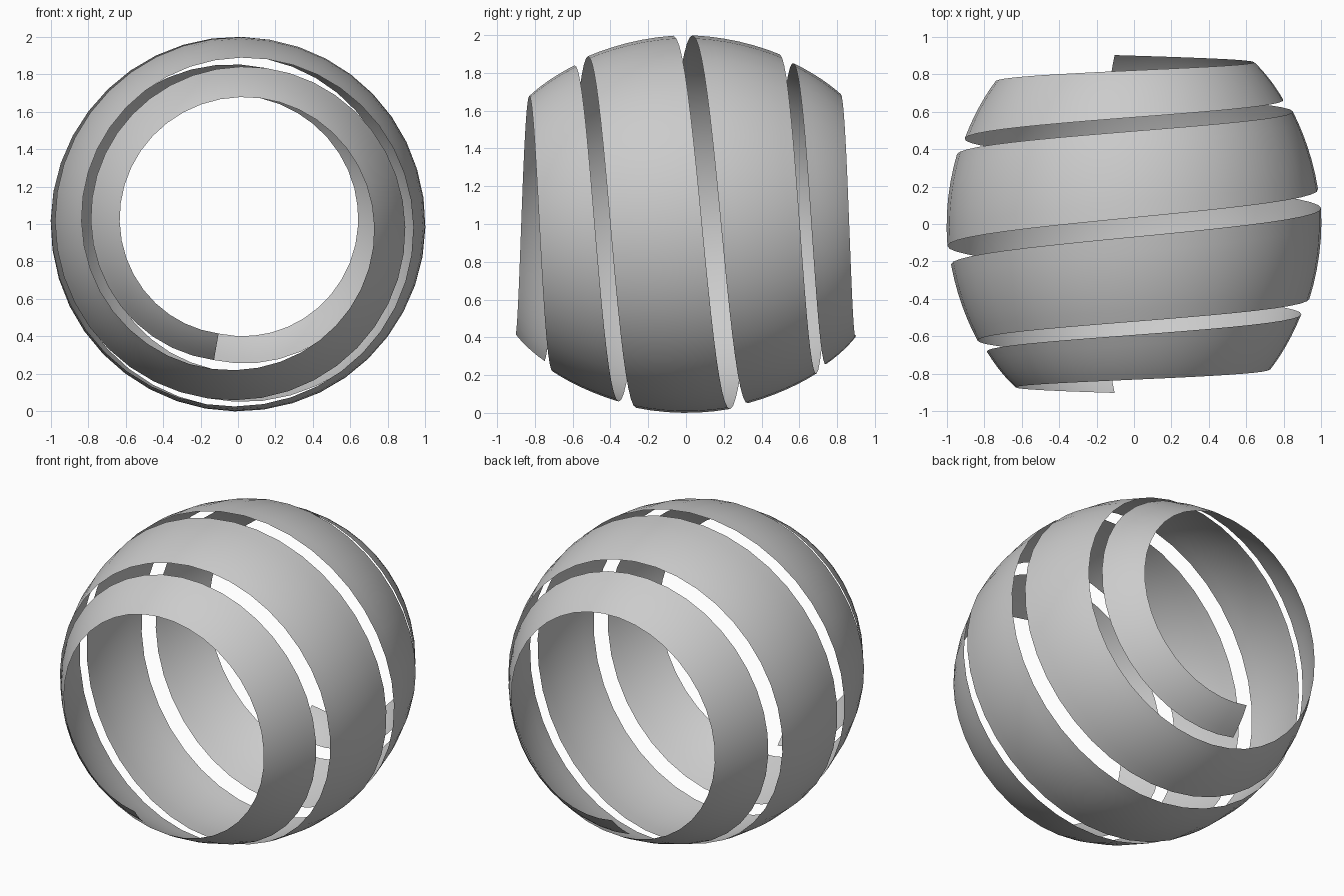
import bpy, bmesh, math

if "Cube" in bpy.data.objects:
    bpy.data.objects.remove(bpy.data.objects["Cube"])

TURNS = 4        # full turns of the ribbon around the y axis
SEGS = 40        # steps per turn
ACROSS = 6       # strips across the ribbon width
PHASE = 0.175    # both ends sit slightly past the bottom


def ribbon_point(u, v):
    """u: half turns from the middle, v: -1..1 across the width."""
    y = math.tanh(0.306 * u + 0.255 * v)
    r = 1 / math.sqrt(1 + (0.284 * u + 0.22 * v) ** 2)
    a = math.pi * u + PHASE
    return (-r * math.sin(a), y, 1 - r * math.cos(a))


# Ribbon winding around a ball, narrowing towards both ends
bm = bmesh.new()
rows = []
steps = TURNS * SEGS
for i in range(steps + 1):
    u = (2 * i / steps - 1) * TURNS
    rows.append([bm.verts.new(ribbon_point(u, 2 * j / ACROSS - 1))
                 for j in range(ACROSS + 1)])
for a, b in zip(rows, rows[1:]):
    for j in range(ACROSS):
        f = bm.faces.new((a[j], a[j + 1], b[j + 1], b[j]))
        f.smooth = True
bm.normal_update()
# Outward-facing normals
f = next(iter(bm.faces))
c = f.calc_center_median()
if f.normal.x * c.x + f.normal.z * (c.z - 1) < 0:
    bmesh.ops.reverse_faces(bm, faces=bm.faces[:])

mesh = bpy.data.meshes.new("spiral_ribbon")
bm.to_mesh(mesh)
bm.free()
obj = bpy.data.objects.new("spiral_ribbon", mesh)
bpy.context.collection.objects.link(obj)
